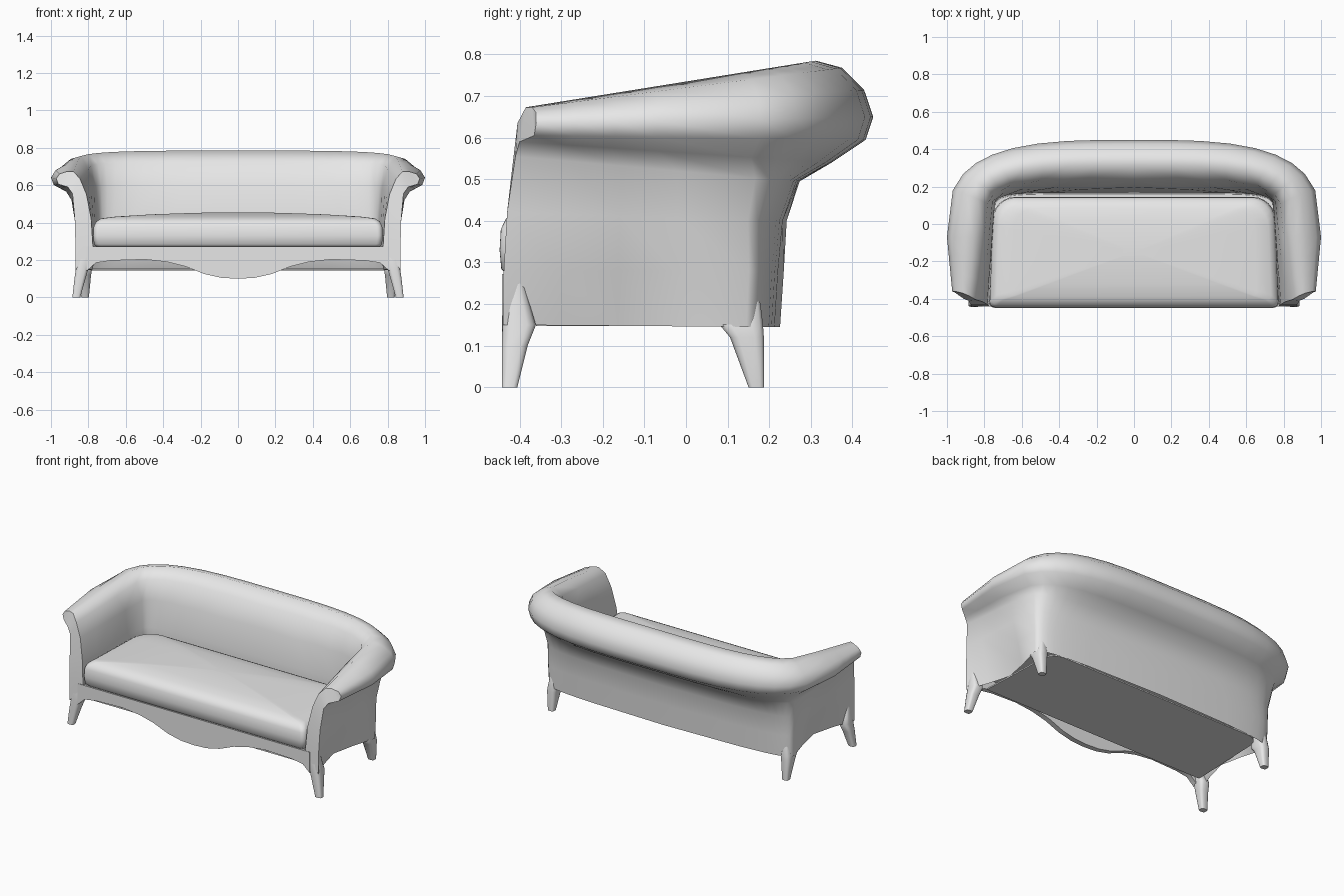
import bpy, bmesh, math

if "Cube" in bpy.data.objects:
    bpy.data.objects.remove(bpy.data.objects["Cube"])

mat = bpy.data.materials.new("light grey upholstery")
mat.diffuse_color = (0.8, 0.8, 0.8, 1)
mat.use_nodes = True
mat.node_tree.nodes["Principled BSDF"].inputs["Base Color"].default_value = mat.diffuse_color


def finish(name, bm, angle=45, mirror=False):
    bmesh.ops.remove_doubles(bm, verts=bm.verts, dist=0.0002)
    bmesh.ops.recalc_face_normals(bm, faces=bm.faces)
    me = bpy.data.meshes.new(name)
    bm.to_mesh(me)
    bm.free()
    me.materials.append(mat)
    ob = bpy.data.objects.new(name, me)
    bpy.context.collection.objects.link(ob)
    bpy.ops.object.select_all(action='DESELECT')
    ob.select_set(True)
    bpy.context.view_layer.objects.active = ob
    bpy.ops.object.shade_smooth_by_angle(angle=math.radians(angle))
    if mirror:
        m = ob.modifiers.new("mirror", 'MIRROR')
        m.use_clip = True
    return ob


def loft(bm, rings, caps=True):
    """Skin a list of closed point rings."""
    vs = [[bm.verts.new(p) for p in r] for r in rings]
    n = len(vs[0])
    for a, b in zip(vs, vs[1:]):
        for i in range(n):
            j = (i + 1) % n
            bm.faces.new((a[i], a[j], b[j], b[i]))
    if caps:
        bm.faces.new(vs[0])
        bm.faces.new(vs[-1])
    return vs


# Wraparound arms and back: each rail runs from the arm front to the centre back
# (front width, width, front y, back y, front z, back z, corner squareness, bow of back)
RAILS = [
    (0.775, 0.75, -0.438, 0.16, 0.26, 0.26, 8, 0),
    (0.785, 0.755, -0.43, 0.17, 0.42, 0.43, 7, 0),
    (0.81, 0.77, -0.415, 0.19, 0.55, 0.60, 5.5, 0),
    (0.845, 0.80, -0.405, 0.238, 0.635, 0.725, 4.5, 0),
    (0.88, 0.86, -0.385, 0.312, 0.673, 0.785, 3.8, 0),
    (0.915, 0.92, -0.37, 0.375, 0.673, 0.768, 3.5, 0),
    (0.955, 0.975, -0.36, 0.428, 0.66, 0.715, 3.3, 0),
    (0.972, 1.0, -0.36, 0.45, 0.635, 0.65, 3.2, 0),
    (0.96, 0.985, -0.365, 0.432, 0.605, 0.595, 3.3, 0),
    (0.91, 0.92, -0.40, 0.35, 0.59, 0.54, 3.8, 0),
    (0.885, 0.89, -0.41, 0.255, 0.555, 0.495, 6, 0.018),
    (0.873, 0.872, -0.43, 0.205, 0.42, 0.40, 8, 0.037),
    (0.869, 0.866, -0.438, 0.195, 0.28, 0.28, 10, 0.04),
    (0.868, 0.862, -0.44, 0.188, 0.15, 0.145, 10, 0.038),
]
ARM = [0, 0.33, 0.66]
TURN = [0, 18, 30, 40, 50, 60, 70, 79, 86, 90]
TUCK = {1: 0.05, 2: 0.085, 3: 0.055}


def rail_point(rail, k):
    wf, w, f, b, zf, zb, n, bow = rail
    mid = -0.07 if n < 5 else -0.02
    if k < len(ARM):
        x, y = wf + (w - wf) * ARM[k], f + (mid - f) * ARM[k]
    else:
        a = math.radians(TURN[k - len(ARM)])
        x = w * math.cos(a) ** (2 / n) if a < 1.57 else 0.0
        y = mid + (b - mid) * math.sin(a) ** (2 / n)
    s = (y - f) / (b - f)
    if y > 0.05:
        y += bow * (1 - (x / w) ** 2)
    return x, y, zf + (zb - zf) * s


bm = bmesh.new()
rings = []
for k in range(len(ARM) + len(TURN)):
    ring = [list(rail_point(r, k)) for r in RAILS]
    if k > 3:                                   # soft tufting on the inner back
        ring[2][1] += 0.006 * (-1) ** k
        ring[3][1] -= 0.004 * (-1) ** k
    ring[13][0] -= TUCK.get(k, 0)               # sides tuck in between the legs
    ring[12][0] -= TUCK.get(k, 0) * 0.5
    rings.append(ring)
vs = loft(bm, rings, caps=False)
front = vs[0]
for i in range(6):                              # arm front panel
    bm.faces.new((front[i], front[i + 1], front[12 - i], front[13 - i]))
finish("arms_and_back", bm, 60, True)


# Seat cushion: rounded plan, crowned top, slightly narrower at the back
def plan(x0, y0, y1, rf, rb, z, seg=6):
    pts = []
    for cx, cy, r, a0 in ((x0 - rb, y1 - rb, rb, 0), (rb - x0, y1 - rb, rb, 90),
                          (rf - x0, y0 + rf, rf, 180), (x0 - rf, y0 + rf, rf, 270)):
        for i in range(seg + 1):
            a = math.radians(a0 + 90 * i / seg)
            y = cy + r * math.sin(a)
            x = (cx + r * math.cos(a)) * (1 - 0.05 * (y + 0.44))
            pts.append((x, y, z))
    return pts


bm = bmesh.new()
rings = [plan(0.775 - d, -0.448 + d, 0.145 - d, 0.03, 0.12, z)
         for d, z in ((0.02, 0.268), (0.004, 0.285), (0, 0.33), (0.003, 0.38),
                      (0.015, 0.405), (0.04, 0.422))]
for s, z in ((0.85, 0.432), (0.6, 0.444), (0.3, 0.452), (0.08, 0.455)):
    rings.append([(x * s / 0.95, -0.15 + (y + 0.15) * s / 0.93, z)
                  for x, y, _ in rings[5]])
loft(bm, rings)
finish("seat_cushion", bm, 50)

# Seat deck under the cushion and the flat underside panel
for name, y0, z0, z1 in (("seat_deck", -0.42, 0.255, 0.272),
                         ("underside_panel", -0.36, 0.147, 0.155)):
    bm = bmesh.new()
    loft(bm, [plan(0.785, y0, 0.195, 0.01, 0.08, z, 3) for z in (z0, z1)])
    finish(name, bm, 30)

# Front apron with a drooping centre
half = [(0.0, 0.10), (0.09, 0.105), (0.18, 0.125), (0.28, 0.165), (0.38, 0.19),
        (0.5, 0.203), (0.68, 0.197), (0.76, 0.185), (0.81, 0.14)]
edge = [(-x, z) for x, z in half[:0:-1]] + half
bm = bmesh.new()
rows = []
for y, top in ((-0.442, 0.272), (-0.41, 0.265)):
    rows.append(([bm.verts.new((x, y, z)) for x, z in edge],
                 [bm.verts.new((x, y, top)) for x, z in edge]))
(fb, ft), (bb, bt) = rows
for i in range(len(edge) - 1):
    for a, b in ((fb, ft), (ft, bt), (bt, bb), (bb, fb)):
        bm.faces.new((a[i], a[i + 1], b[i + 1], b[i]))
for i in (0, -1):
    bm.faces.new((fb[i], ft[i], bt[i], bb[i]))
finish("front_apron", bm, 35)


# Legs: tapered lofts growing out of the corners (z, x0, x1, y0, y1)
def leg(name, levels):
    bm = bmesh.new()
    rings = []
    for z, x0, x1, y0, y1 in levels:
        cx, cy, hx, hy = (x0 + x1) / 2, (y0 + y1) / 2, (x1 - x0) / 2, (y1 - y0) / 2
        ring = []
        for i in range(12):
            a = math.radians(30 * i + 15)
            c, s = math.cos(a), math.sin(a)
            ring.append((cx + hx * math.copysign(abs(c) ** 0.55, c),
                         cy + hy * math.copysign(abs(s) ** 0.55, s), z))
        rings.append(ring)
    loft(bm, rings)
    finish(name, bm, 50, True)


leg("front_leg", [(0, 0.843, 0.886, -0.443, -0.405), (0.1, 0.815, 0.875, -0.443, -0.38),
                  (0.15, 0.80, 0.868, -0.442, -0.36), (0.2, 0.79, 0.862, -0.44, -0.375),
                  (0.26, 0.79, 0.855, -0.43, -0.39)])
leg("back_leg", [(0, 0.797, 0.838, 0.15, 0.188), (0.12, 0.785, 0.848, 0.105, 0.188),
                 (0.15, 0.78, 0.845, 0.08, 0.186), (0.20, 0.785, 0.835, 0.09, 0.18),
                 (0.25, 0.79, 0.825, 0.11, 0.165)])
